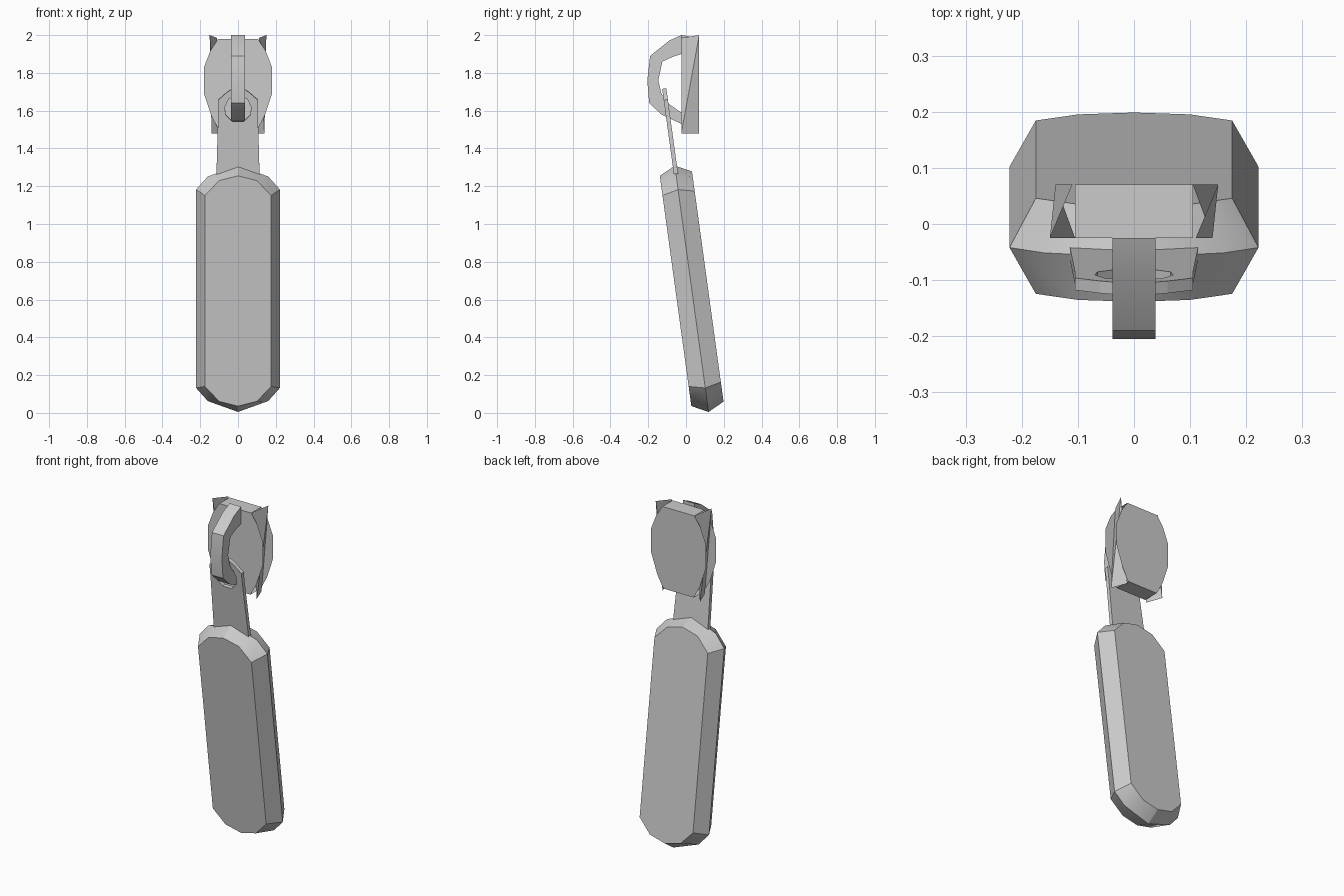
import bpy, bmesh, math
from mathutils import Matrix, Vector

if "Cube" in bpy.data.objects:
    bpy.data.objects.remove(bpy.data.objects["Cube"])

TILT = Matrix.Translation((0, 0.03, 0.657)) @ Matrix.Rotation(math.radians(7.8), 4, 'X')


def make(name, verts, faces, matrix=None, smooth=None):
    me = bpy.data.meshes.new(name)
    me.from_pydata([Vector(v) for v in verts], [], faces)
    if matrix:
        me.transform(matrix)
    bm = bmesh.new()
    bm.from_mesh(me)
    bmesh.ops.recalc_face_normals(bm, faces=bm.faces)
    bm.to_mesh(me)
    bm.free()
    ob = bpy.data.objects.new(name, me)
    bpy.context.collection.objects.link(ob)
    if smooth:
        bpy.ops.object.select_all(action='DESELECT')
        ob.select_set(True)
        bpy.context.view_layer.objects.active = ob
        bpy.ops.object.shade_smooth_by_angle(angle=math.radians(smooth))
    return ob


def mirror_x(half):
    # right half from bottom to top -> closed outline
    return half + [(-x, z) for x, z in reversed(half) if x > 0]


def loft(name, rings, caps=True, closed=False, **kw):
    n = len(rings[0])
    verts = [v for r in rings for v in r]
    count = len(rings) if closed else len(rings) - 1
    faces = []
    for k in range(count):
        a, b = k * n, (k + 1) % len(rings) * n
        faces += [(a + i, a + (i + 1) % n, b + (i + 1) % n, b + i) for i in range(n)]
    if caps:
        faces += [tuple(range(n)), tuple(range(len(verts) - n, len(verts)))]
    return make(name, verts, faces, **kw)


def at_y(outline, y):
    return [(x, y, z) for x, z in outline]


# Padded grip: flat faces with a wider waist between them
face = mirror_x([(0, -.615), (.10, -.59), (.175, -.51), (.175, .51), (.10, .59), (0, .615)])
waist = mirror_x([(0, -.658), (.16, -.60), (.222, -.53), (.222, .53), (.16, .60), (0, .658)])
loft('grip', [at_y(face, -.086), at_y(waist, 0), at_y(face, .086)], matrix=TILT, smooth=30)

# Pull tab with an eyelet: outer and inner outlines matched point by point
outer = mirror_x([(.115, .58), (.105, .94), (.105, 1.01), (.06, 1.05), (.03, 1.07)])
inner = mirror_x([(.03, .895), (.065, .93), (.07, .97), (.05, 1.015), (.02, 1.03)])
T = .011
loft('pull_tab', [at_y(outer, -T), at_y(outer, T), at_y(inner, T), at_y(inner, -T)],
     caps=False, closed=True, matrix=TILT)

# Slider: front and back plates joined by end walls
F, B = -.025, .07
plate = mirror_x([(.10, 1.495), (.14, 1.57), (.18, 1.69), (.18, 1.83), (.145, 1.92), (.105, 1.98)])
for name, y in (('slider_front_plate', F), ('slider_back_plate', B)):
    make(name, at_y(plate, y), [tuple(range(len(plate)))])
for name, x, z in (('slider_top_wall', .105, 1.98), ('slider_bottom_wall', .10, 1.495)):
    make(name, [(-x, F, z), (x, F, z), (x, B, z), (-x, B, z)], [(0, 1, 2, 3)])

# Twisted side flanges between the plates
for side, s in (('right', 1), ('left', -1)):
    near, far = (F, B) if s > 0 else (B, F)
    make('slider_flange_' + side,
         [(s * .11, near, 1.985), (s * .15, far, 2.0), (s * .105, far, 1.48), (s * .14, near, 1.48)],
         [(0, 1, 3), (1, 2, 3)])

# Arched bridge that holds the tab
arch_out = [(F, 2.0), (-.09, 1.97), (-.19, 1.89), (-.205, 1.76), (-.195, 1.64), (-.13, 1.58), (F, 1.53)]
arch_in = [(F, 1.90), (-.07, 1.885), (-.125, 1.86), (-.147, 1.76), (-.13, 1.69), (-.09, 1.635), (F, 1.59)]
W = .038
loft('bridge', [[(-W, *o), (W, *o), (W, *i), (-W, *i)] for o, i in zip(arch_out, arch_in)], smooth=35)
